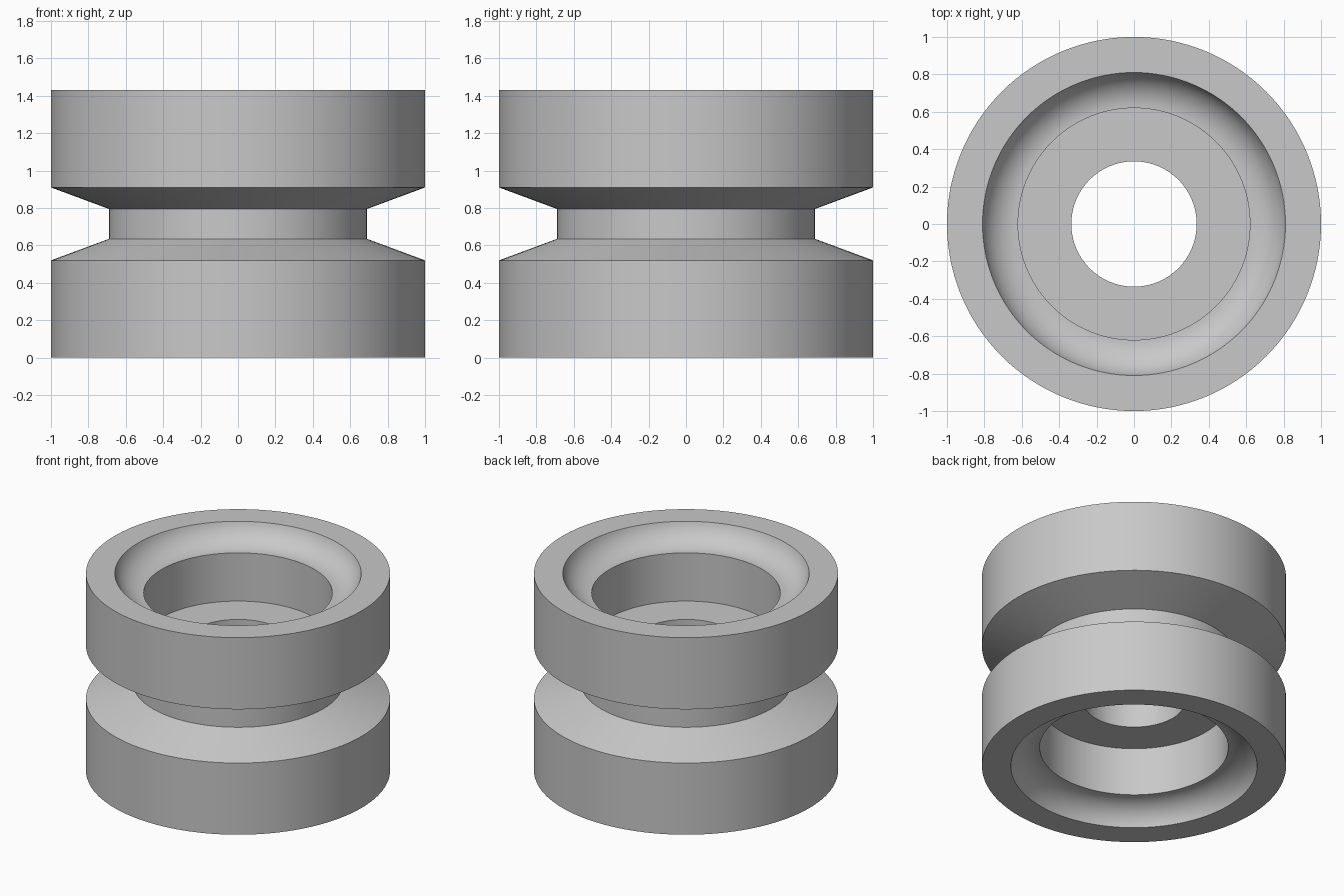
import bpy, bmesh, math

if "Cube" in bpy.data.objects:
    bpy.data.objects.remove(bpy.data.objects["Cube"], do_unlink=True)

HEIGHT = 1.43
MID = HEIGHT / 2
SEGMENTS = 128

# Plain grey material
grey = bpy.data.materials.new("plain grey")
grey.use_nodes = True
colour = (0.58, 0.58, 0.58, 1)
grey.diffuse_color = colour
grey.node_tree.nodes["Principled BSDF"].inputs["Base Color"].default_value = colour


def concave_arc(r_in, r_out, depth, steps=14):
    """Hollow fillet from the rim face down to a level inner edge."""
    width = r_out - r_in
    radius = (width ** 2 + depth ** 2) / (2 * depth)
    end = math.acos((radius - depth) / radius)
    floor = HEIGHT - depth
    return [(r_in + radius * math.sin(end * (1 - i / steps)),
             floor + radius * (1 - math.cos(end * (1 - i / steps))))
            for i in range(steps + 1)]


# Upper half of the section: groove, rim, hollow fillet, recess, web, bore
upper = [(0.69, 0.795), (1.0, 0.91), (1.0, HEIGHT)]
upper += concave_arc(0.62, 0.81, 0.14)
upper += [(0.62, 0.94), (0.335, 0.94)]
lower = [(r, HEIGHT - z) for r, z in reversed(upper)]
section = upper + lower

# Revolve the closed section around the axle
bm = bmesh.new()
verts = [bm.verts.new((r, 0, z)) for r, z in section]
edges = [bm.edges.new((v, verts[(i + 1) % len(verts)])) for i, v in enumerate(verts)]
bmesh.ops.spin(bm, geom=verts + edges, cent=(0, 0, 0), axis=(0, 0, 1),
               angle=math.tau, steps=SEGMENTS, use_duplicate=False)
bmesh.ops.remove_doubles(bm, verts=bm.verts[:], dist=0.0005)
bmesh.ops.recalc_face_normals(bm, faces=bm.faces[:])

mesh = bpy.data.meshes.new("grooved_wheel")
bm.to_mesh(mesh)
bm.free()
mesh.materials.append(grey)
wheel = bpy.data.objects.new("grooved_wheel", mesh)
bpy.context.collection.objects.link(wheel)

# Smooth round surfaces with crisp edges
bpy.ops.object.select_all(action="DESELECT")
wheel.select_set(True)
bpy.context.view_layer.objects.active = wheel
bpy.ops.object.shade_smooth_by_angle(angle=math.radians(15))
